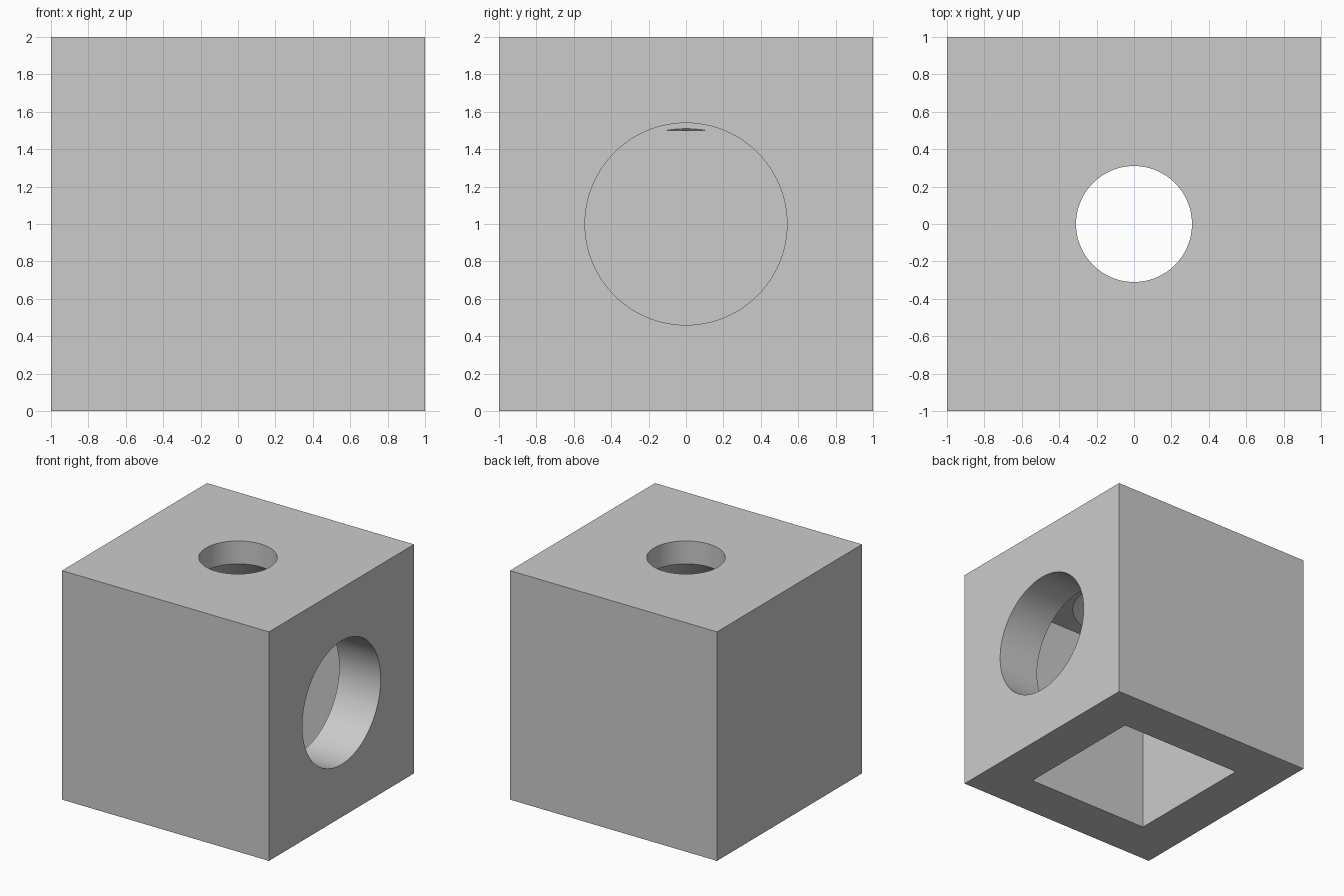
import bpy
from math import pi

if "Cube" in bpy.data.objects:
    bpy.data.objects.remove(bpy.data.objects["Cube"])

grey = bpy.data.materials.new("light_grey")
grey.use_nodes = True
colour = (0.6, 0.6, 0.6, 1)
grey.diffuse_color = colour
grey.node_tree.nodes["Principled BSDF"].inputs["Base Color"].default_value = colour


def box(name, size, z):
    bpy.ops.mesh.primitive_cube_add(size=1, location=(0, 0, z))
    ob = bpy.context.object
    ob.name = name
    ob.scale = size
    bpy.ops.object.transform_apply(location=True, rotation=True, scale=True)
    ob.data.materials.append(grey)
    return ob


def bore(name, r1, r2, depth, loc, rot=(0, 0, 0)):
    bpy.ops.mesh.primitive_cone_add(vertices=96, radius1=r1, radius2=r2,
                                    depth=depth, location=loc, rotation=rot)
    ob = bpy.context.object
    ob.name = name
    bpy.ops.object.transform_apply(location=True, rotation=True, scale=True)
    ob.data.materials.append(grey)
    return ob


# Solid block
block = box("hollow_block", (2, 2, 2), 1)

# Square cavity open below, side port, top port and its flared underside
cutters = [
    box("cavity_cutter", (1.2, 1.2, 2), 0.6),
    bore("side_port_cutter", 0.54, 0.54, 1, (0.9, 0, 1), (0, pi / 2, 0)),
    bore("top_port_cutter", 0.31, 0.31, 1, (0, 0, 1.9)),
    bore("top_flare_cutter", 0.61, 0.31, 0.3, (0, 0, 1.65)),
]

bpy.context.view_layer.objects.active = block
for cutter in cutters:
    cut = block.modifiers.new(cutter.name, "BOOLEAN")
    cut.operation = "DIFFERENCE"
    cut.solver = "EXACT"
    cut.object = cutter
    bpy.ops.object.modifier_apply(modifier=cut.name)
    bpy.data.objects.remove(cutter)

# Round bores smooth, block edges sharp
bpy.ops.object.select_all(action="DESELECT")
block.select_set(True)
bpy.ops.object.shade_smooth_by_angle(angle=pi / 6)
